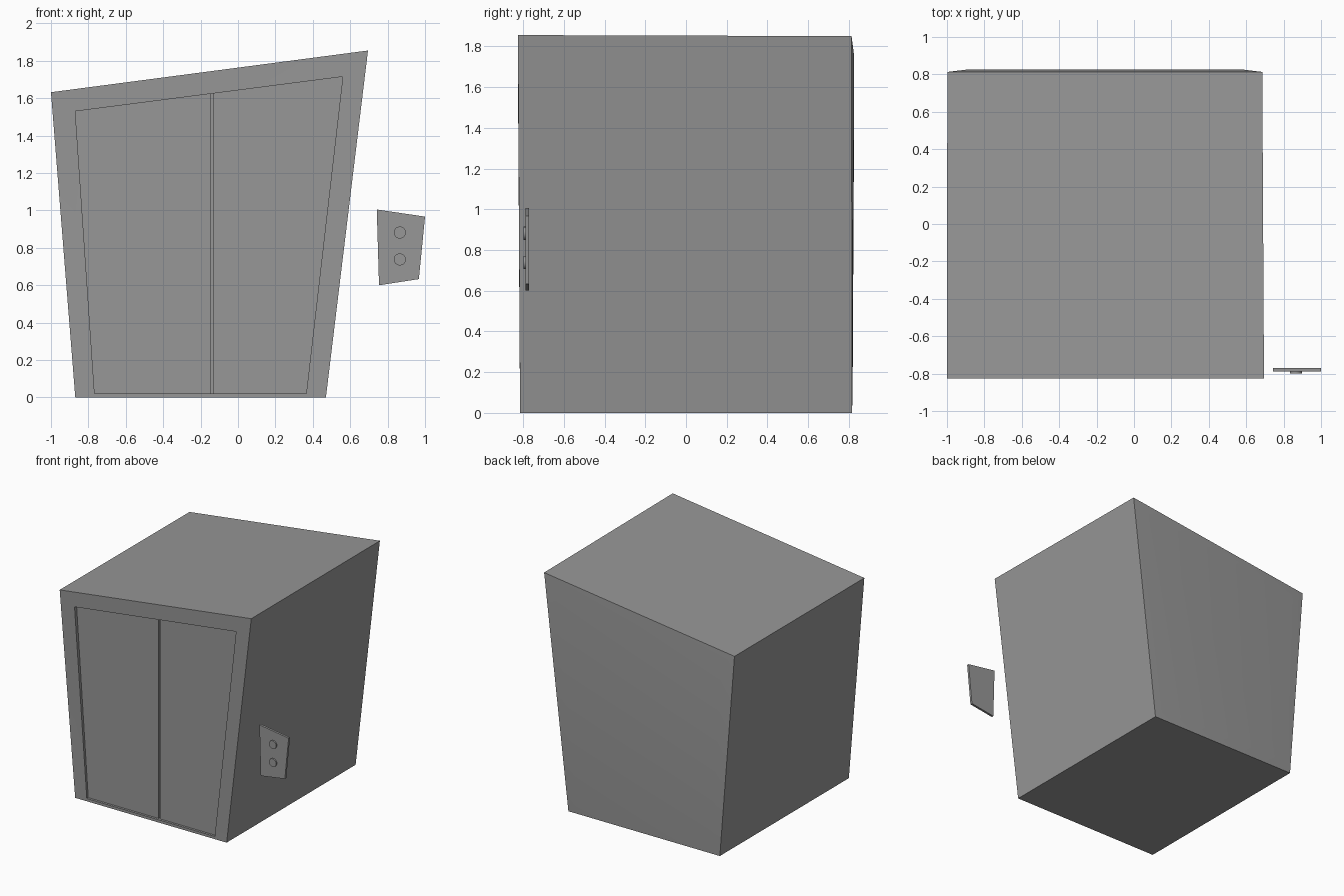
import bpy, bmesh
from math import pi

if "Cube" in bpy.data.objects:
    bpy.data.objects.remove(bpy.data.objects["Cube"])

grey = bpy.data.materials.new("dark_grey")
grey.diffuse_color = (0.31, 0.31, 0.31, 1)
grey.use_nodes = True
grey.node_tree.nodes["Principled BSDF"].inputs["Base Color"].default_value = grey.diffuse_color


def loft(name, rings, smooth=False):
    """Closed solid through successive rings of (x, y, z) points."""
    bm = bmesh.new()
    loops = [[bm.verts.new(p) for p in ring] for ring in rings]
    for a, b in zip(loops, loops[1:]):
        n = len(a)
        for i in range(n):
            j = (i + 1) % n
            bm.faces.new((a[i], a[j], b[j], b[i]))
    bm.faces.new(loops[0])
    bm.faces.new(loops[-1])
    bmesh.ops.recalc_face_normals(bm, faces=bm.faces)
    me = bpy.data.meshes.new(name)
    bm.to_mesh(me)
    bm.free()
    me.materials.append(grey)
    ob = bpy.data.objects.new(name, me)
    bpy.context.collection.objects.link(ob)
    if smooth:
        bpy.ops.object.select_all(action='DESELECT')
        ob.select_set(True)
        bpy.context.view_layer.objects.active = ob
        bpy.ops.object.shade_smooth_by_angle(angle=pi / 6)
    return ob


def ring(profile, y):
    return [(x, y, z) for x, z in profile]


def slab(name, profile, y0, y1):
    return loft(name, [ring(profile, y0), ring(profile, y1)])


# crooked cabin: recessed doorway in front, slightly bulged back
door_y, recess_y = -0.797, -0.777
opening = [(-0.767, 0.022), (0.365, 0.022), (0.56, 1.715), (-0.87, 1.53)]
front = [(-0.87, -0.815, 0), (0.47, -0.815, 0), (0.695, -0.825, 1.855), (-1, -0.825, 1.632)]
back = [(-0.87, 0.815, 0), (0.47, 0.815, 0), (0.686, 0.813, 1.85), (-0.998, 0.813, 1.63)]
bulge = [(-0.80, 0.818, 0.08), (0.39, 0.818, 0.08), (0.58, 0.826, 1.75), (-0.89, 0.826, 1.56)]
opening_front = [(x, -0.815 - 0.01 * z / 1.85, z) for x, z in opening]
loft("cabin", [ring(opening, recess_y), opening_front, front, back, bulge], True)


# two sliding door leaves with a narrow gap
def top_z(x):
    return 1.53 + (x + 0.87) / 1.43 * 0.185


gl, gr = -0.144, -0.134
slab("left_door", [opening[0], (gl, 0.022), (gl, top_z(gl)), opening[3]], door_y, recess_y)
slab("right_door", [(gr, 0.022), opening[1], opening[2], (gr, top_z(gr))], door_y, recess_y)

# call panel
slab("call_panel", [(0.754, 0.6), (0.967, 0.633), (1.0, 0.967), (0.742, 1.005)], -0.789, -0.771)

# round call buttons
for name, z in (("up_button", 0.882), ("down_button", 0.738)):
    bpy.ops.mesh.primitive_cylinder_add(vertices=32, radius=0.032, depth=0.018,
                                        location=(0.865, -0.79, z), rotation=(pi / 2, 0, 0))
    bpy.context.object.name = name
    bpy.context.object.data.materials.append(grey)
    bpy.ops.object.shade_smooth_by_angle(angle=pi / 6)
